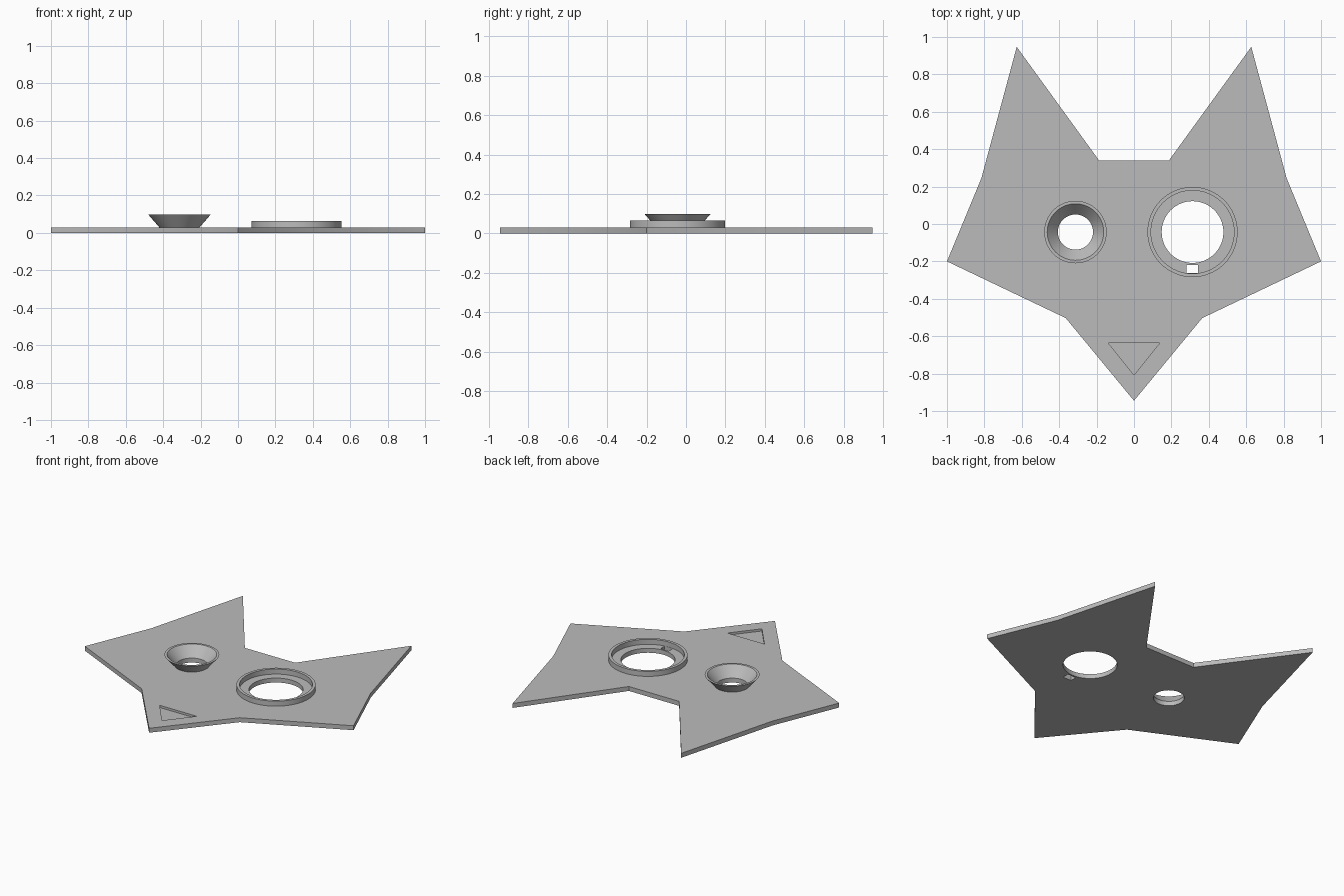
import bpy, bmesh, math

if "Cube" in bpy.data.objects:
    bpy.data.objects.remove(bpy.data.objects["Cube"], do_unlink=True)

grey = bpy.data.materials.new("plain grey")
grey.use_nodes = True
colour = (0.5, 0.5, 0.5, 1)
grey.diffuse_color = colour
grey.node_tree.nodes["Principled BSDF"].inputs["Base Color"].default_value = colour

SEGMENTS = 64
PLATE = 0.03
EYE_X, EYE_Y = 0.313, -0.043


def make_object(name, bm):
    bmesh.ops.recalc_face_normals(bm, faces=bm.faces)
    mesh = bpy.data.meshes.new(name)
    bm.to_mesh(mesh)
    bm.free()
    mesh.materials.append(grey)
    obj = bpy.data.objects.new(name, mesh)
    bpy.context.collection.objects.link(obj)
    return obj


def prism(name, outline, low, high):
    """Extrude a flat outline from low to high."""
    bm = bmesh.new()
    face = bm.faces.new([bm.verts.new((x, y, low)) for x, y in outline])
    result = bmesh.ops.extrude_face_region(bm, geom=[face])
    top = [v for v in result["geom"] if isinstance(v, bmesh.types.BMVert)]
    bmesh.ops.translate(bm, verts=top, vec=(0, 0, high - low))
    return make_object(name, bm)


def circle(cx, cy, radius):
    angles = [2 * math.pi * i / SEGMENTS for i in range(SEGMENTS)]
    return [(cx + radius * math.cos(a), cy + radius * math.sin(a)) for a in angles]


def lathe(name, profile, cx, cy):
    """Revolve a closed radius-height profile about a vertical axis."""
    bm = bmesh.new()
    rings = [[bm.verts.new((x, y, z)) for x, y in circle(cx, cy, r)] for r, z in profile]
    for k, ring in enumerate(rings):
        after = rings[(k + 1) % len(rings)]
        for i in range(SEGMENTS):
            j = (i + 1) % SEGMENTS
            bm.faces.new((ring[i], ring[j], after[j], after[i]))
    return make_object(name, bm)


def cut(target, cutter):
    mod = target.modifiers.new("cut", "BOOLEAN")
    mod.operation = "DIFFERENCE"
    mod.solver = "EXACT"
    mod.object = cutter
    bpy.context.view_layer.objects.active = target
    bpy.ops.object.modifier_apply(modifier=mod.name)
    bpy.data.objects.remove(cutter, do_unlink=True)


# Flat head plate, mirrored from one half of its outline
half = [(0.187, 0.34), (0.627, 0.947), (0.816, 0.245), (1.0, -0.2), (0.365, -0.503)]
outline = half + [(0, -0.945)] + [(-x, y) for x, y in reversed(half)]
plate = prism("head_plate", outline, 0, PLATE)

# Eye holes, small slot and recessed nose
cut(plate, prism("left_eye_hole", circle(EYE_X, EYE_Y, 0.165), -0.1, 0.1))
cut(plate, prism("right_eye_hole", circle(-EYE_X, EYE_Y, 0.094), -0.1, 0.1))
slot = [(0.281, -0.263), (0.343, -0.263), (0.343, -0.219), (0.281, -0.219)]
cut(plate, prism("slot_hole", slot, -0.1, 0.1))
nose = [(-0.138, -0.636), (0.138, -0.636), (0, -0.807)]
cut(plate, prism("nose_recess", nose, 0.015, 0.1))

# Upright rim round the left eye, flared cup round the right eye
rim = lathe("left_eye_rim", [(0.241, PLATE), (0.241, 0.064),
                             (0.222, 0.064), (0.222, PLATE)], EYE_X, EYE_Y)
cup = lathe("right_eye_cup", [(0.108, PLATE), (0.167, 0.098),
                              (0.151, 0.098), (0.094, PLATE)], -EYE_X, EYE_Y)

for obj in (plate, rim, cup):
    bpy.ops.object.select_all(action="DESELECT")
    obj.select_set(True)
    bpy.context.view_layer.objects.active = obj
    bpy.ops.object.shade_smooth_by_angle(angle=math.radians(30))
